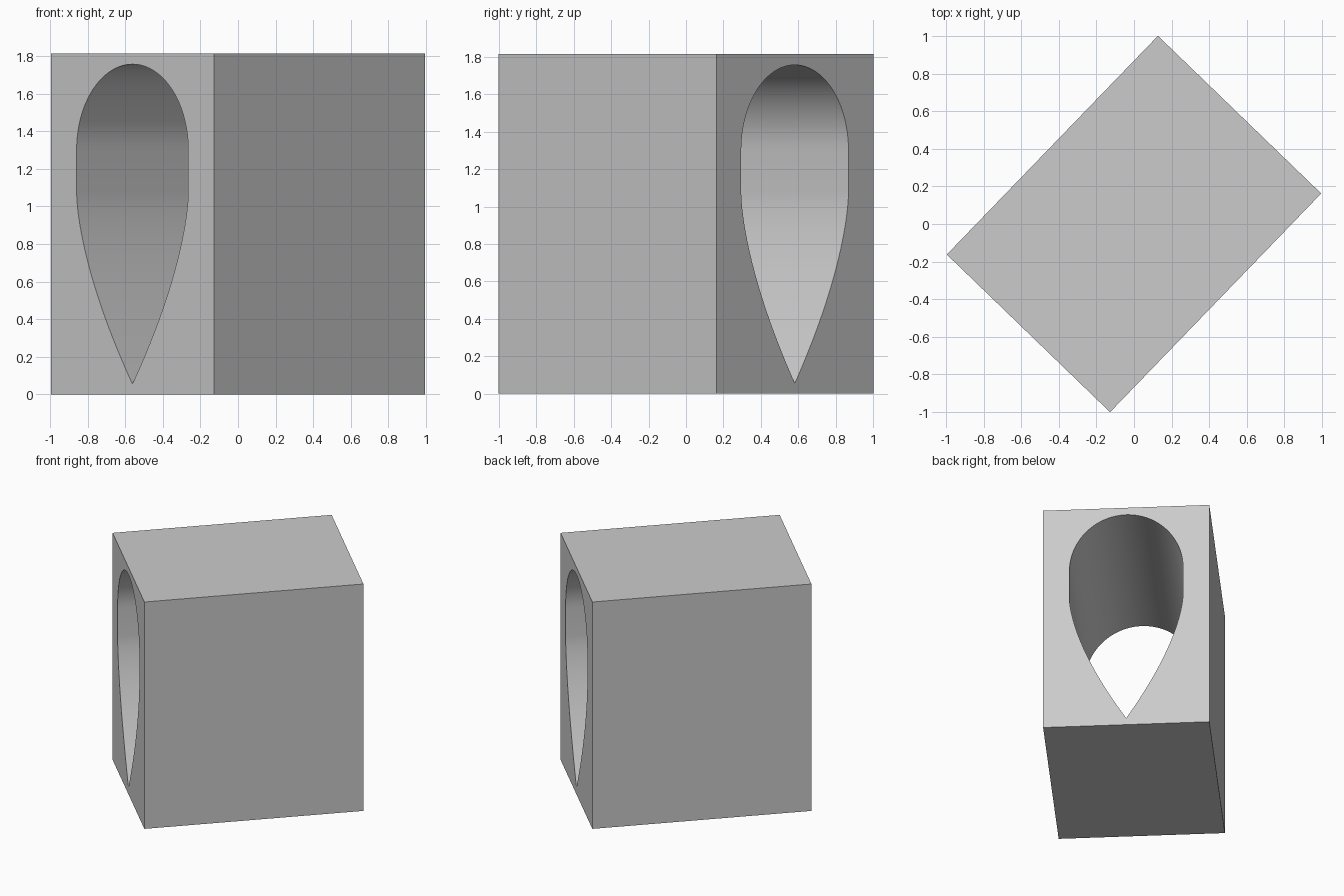
import bpy, bmesh, math
from mathutils import Matrix

cube = bpy.data.objects.get("Cube")
if cube:
    bpy.data.objects.remove(cube, do_unlink=True)

WIDTH, DEPTH, HEIGHT = 1.208, 1.618, 1.815
TURN = math.radians(-44)
HALF, TIP, LOW, HIGH, CROWN = 0.413, 0.055, 1.07, 1.30, 1.757
STEPS = 24

# Material
grey = bpy.data.materials.new("plain grey")
grey.use_nodes = True
colour = (0.6, 0.6, 0.6, 1)
grey.diffuse_color = colour
grey.node_tree.nodes["Principled BSDF"].inputs["Base Color"].default_value = colour

# Teardrop opening: pointed foot, short straight flank, rounded crown
side = []
for i in range(1, STEPS + 1):
    t = 1 - i / STEPS
    side.append((HALF * (1 - t ** 1.57), LOW - t * (LOW - TIP)))
for i in range(STEPS):
    a = math.pi / 2 * i / STEPS
    side.append((HALF * math.cos(a), HIGH + (CROWN - HIGH) * math.sin(a)))
teardrop = [(0, TIP)] + side + [(0, CROWN)] + [(-x, z) for x, z in reversed(side)]
w = WIDTH / 2
outline = [(-w, 0), (w, 0), (w, HEIGHT), (-w, HEIGHT)]


def add_loop(bm, points):
    verts = [bm.verts.new((x, -DEPTH / 2, z)) for x, z in points]
    return [bm.edges.new((v, verts[i - 1])) for i, v in enumerate(verts)]


# End face with the opening, pushed through the full depth
bm = bmesh.new()
edges = add_loop(bm, outline) + add_loop(bm, teardrop)
bmesh.ops.triangle_fill(bm, edges=edges, use_beauty=True)
ext = bmesh.ops.extrude_face_region(bm, geom=bm.faces[:], use_keep_orig=True)
moved = [g for g in ext["geom"] if isinstance(g, bmesh.types.BMVert)]
bmesh.ops.translate(bm, verts=moved, vec=(0, DEPTH, 0))
bmesh.ops.recalc_face_normals(bm, faces=bm.faces[:])

# Merge the flat ends back into large faces and turn the block
bmesh.ops.dissolve_limit(bm, angle_limit=0.001, verts=bm.verts[:], edges=bm.edges[:])
bmesh.ops.transform(bm, matrix=Matrix.Rotation(TURN, 4, "Z"), verts=bm.verts[:])

mesh = bpy.data.meshes.new("pierced_block")
bm.to_mesh(mesh)
bm.free()
mesh.materials.append(grey)
block = bpy.data.objects.new("pierced_block", mesh)
bpy.context.collection.objects.link(block)

# Smooth tunnel wall, crisp block edges
bpy.context.view_layer.objects.active = block
block.select_set(True)
bpy.ops.object.shade_smooth_by_angle(angle=math.radians(30))
